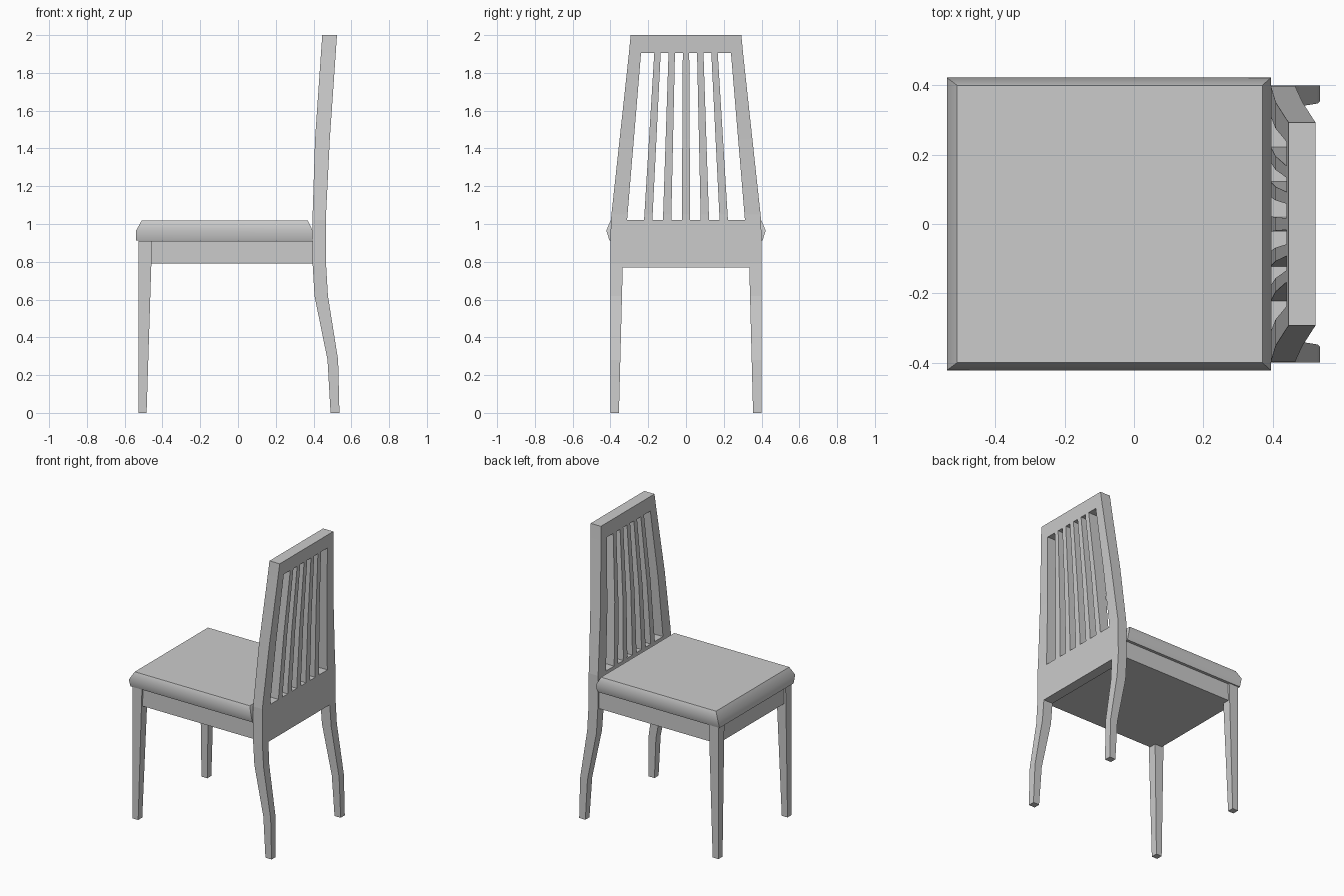
import bpy, math

cube = bpy.data.objects.get("Cube")
if cube:
    bpy.data.objects.remove(cube, do_unlink=True)

grey = bpy.data.materials.new("plain grey")
grey.use_nodes = True
grey.diffuse_color = (0.6, 0.6, 0.6, 1)
grey.node_tree.nodes["Principled BSDF"].inputs["Base Color"].default_value = (0.6, 0.6, 0.6, 1)

# Side curve of the back frame: height, front x, rear x
CURVE = [(0, .49, .537), (.28, .474, .53), (.62, .405, .476), (.79, .395, .466),
         (1.05, .395, .466), (1.45, .408, .486), (2, .446, .524)]


def curve_x(z):
    for (z0, f0, r0), (z1, f1, r1) in zip(CURVE, CURVE[1:]):
        if z <= z1:
            t = (z - z0) / (z1 - z0)
            return f0 + t * (f1 - f0), r0 + t * (r1 - r0)


def loft(name, rings):
    """Join rectangles (x0, x1, y0, y1, z) into one closed solid."""
    verts, faces = [], []
    for x0, x1, y0, y1, z in rings:
        verts += [(x0, y0, z), (x1, y0, z), (x1, y1, z), (x0, y1, z)]
    for i in range(len(rings) - 1):
        a = 4 * i
        for k in range(4):
            n = (k + 1) % 4
            faces.append((a + k, a + n, a + n + 4, a + k + 4))
    last = len(verts) - 4
    faces += [(3, 2, 1, 0), tuple(range(last, last + 4))]
    mesh = bpy.data.meshes.new(name)
    mesh.from_pydata(verts, [], faces)
    mesh.materials.append(grey)
    obj = bpy.data.objects.new(name, mesh)
    bpy.context.collection.objects.link(obj)
    return obj


def back_piece(name, low, high):
    """Piece of the back following the side curve; ends are (z, y0, y1)."""
    heights = [low[0]] + [c[0] for c in CURVE if low[0] < c[0] < high[0]] + [high[0]]
    rings = []
    for z in heights:
        t = (z - low[0]) / (high[0] - low[0])
        ys = sorted(a + t * (b - a) for a, b in zip(low[1:], high[1:]))
        rings.append((*curve_x(z), *ys, z))
    return loft(name, rings)


# Legs and back stiles on both sides
for side, s in (("left", 1), ("right", -1)):
    back_piece(f"back_leg_{side}", (0, s * .355, s * .4), (.77, s * .335, s * .4))
    back_piece(f"back_stile_{side}", (1.02, s * .312, s * .398), (1.905, s * .238, s * .302))
    rings = []
    for z, x1, inner in ((0, -.484, .355), (.91, -.455, .335)):
        rings.append((-.528, x1, *sorted((s * inner, s * .4)), z))
    loft(f"front_leg_{side}", rings)

# Back rails and slats
back_piece("back_lower_rail", (.77, -.4, .4), (1.02, -.398, .398))
back_piece("back_top_rail", (1.905, -.302, .302), (2, -.293, .293))
for i in range(-2, 3):
    b, t = i * .1, i * .0755
    back_piece(f"back_slat_{i + 3}", (1.02, b - .022, b + .022), (1.905, t - .017, t + .017))

# Seat frame and cushion
loft("seat_frame", [(-.515, .395, -.388, .388, z) for z in (.79, .91)])
cushion = loft("seat_cushion", [(-.54, .395, -.405, .405, .912),
                                (-.54, .395, -.422, .422, .965),
                                (-.51, .37, -.4, .4, 1.018)])
bpy.ops.object.select_all(action='DESELECT')
cushion.select_set(True)
bpy.context.view_layer.objects.active = cushion
bpy.ops.object.shade_smooth_by_angle(angle=math.radians(45))
